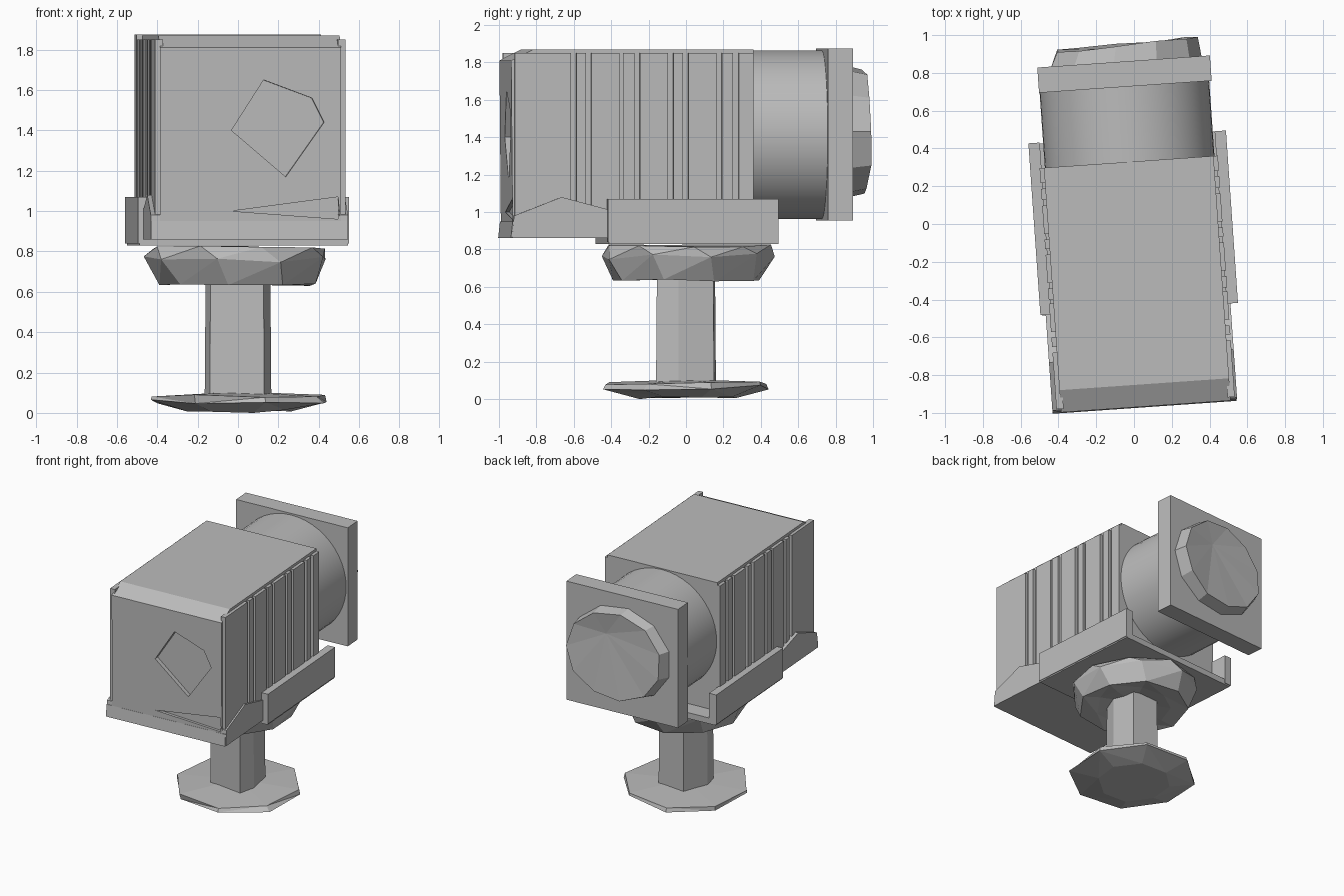
import bpy, bmesh, math, random
from mathutils import Matrix, Vector

random.seed(4)
if "Cube" in bpy.data.objects:
    bpy.data.objects.remove(bpy.data.objects["Cube"])

grey = bpy.data.materials.new("plain_grey")
grey.use_nodes = True
COLOUR = (0.5, 0.5, 0.5, 1)
grey.diffuse_color = COLOUR
grey.node_tree.nodes["Principled BSDF"].inputs["Base Color"].default_value = COLOUR
TURN = Matrix.Rotation(math.radians(4), 4, "Z")   # the whole head is turned a little


def finish(name, bm, turned=True):
    bmesh.ops.recalc_face_normals(bm, faces=bm.faces)
    if turned:
        bm.transform(TURN)
    mesh = bpy.data.meshes.new(name)
    bm.to_mesh(mesh)
    bm.free()
    mesh.materials.append(grey)
    obj = bpy.data.objects.new(name, mesh)
    bpy.context.collection.objects.link(obj)
    return obj


def loft(name, rings, turned=True, hub=None):
    """Skin a stack of equal rings; the last one is capped flat or fanned to a hub."""
    bm = bmesh.new()
    loops = [[bm.verts.new(p) for p in ring] for ring in rings]
    n = len(loops[0])
    for low, high in zip(loops, loops[1:]):
        for i in range(n):
            j = (i + 1) % n
            bm.faces.new((low[i], low[j], high[j], high[i]))
    bm.faces.new(loops[0])
    if hub:
        tip = bm.verts.new(hub)
        for i in range(n):
            bm.faces.new((loops[-1][i], loops[-1][(i + 1) % n], tip))
    else:
        bm.faces.new(loops[-1])
    return finish(name, bm, turned)


def box(name, x, y, z):
    return loft(name, [[(x[0], y[0], h), (x[1], y[0], h), (x[1], y[1], h), (x[0], y[1], h)] for h in z])


def side_prism(name, profile, x0, x1):
    return loft(name, [[(x, y, z) for y, z in profile] for x in (x0, x1)])


def cut(target, profile, y0, y1):
    """Sink an outline into the front face."""
    tool = loft("front_cutter", [[(x, y, z) for x, z in profile] for y in (y0, y1)])
    tool.hide_render = True
    tool.hide_viewport = True
    mod = target.modifiers.new("recess", "BOOLEAN")
    mod.operation = "DIFFERENCE"
    mod.object = tool
    mod.solver = "EXACT"


# Housing with a sloped front top edge, a five-sided recess and a notch
housing = side_prism("housing", [(-0.96, 0.87), (0.33, 0.87), (0.33, 1.87), (-0.85, 1.87), (-0.968, 1.81)],
                     -0.455, 0.445)
cut(housing, [(0.06, 1.65), (0.3, 1.56), (0.36, 1.44), (0.17, 1.17), (-0.1, 1.4)], -1.05, -0.93)
cut(housing, [(-0.1, 1.0), (0.43, 1.07), (0.44, 0.96)], -1.05, -0.94)

# Front lip and pointed side skirts
side_prism("front_lip", [(-0.972, 0.86), (-0.4, 0.86), (-0.4, 0.95), (-0.962, 0.95)], -0.5, 0.475)
skirt = [(-0.965, 0.86), (-0.955, 0.98), (-0.7, 1.08), (-0.4, 1.0), (-0.4, 0.86)]
for side, x0, x1 in (("right", -0.5, -0.44), ("left", 0.43, 0.48)):
    side_prism(side + "_skirt", skirt, x0, x1)

# Side ribs: wide and narrow panels alternate, parted by grooves
ribs = [(-0.95, -0.65), (-0.62, -0.57), (-0.54, -0.39), (-0.37, -0.31), (-0.28, -0.13),
        (-0.1, -0.05), (-0.02, 0.13), (0.16, 0.22), (0.25, 0.33)]
for side, x in (("right", (-0.478, -0.44)), ("left", (0.43, 0.468))):
    for i, span in enumerate(ribs):
        box(f"{side}_rib_{i + 1}", x, span, (0.95, 1.85))

# Tray with side rails under the housing
box("tray", (-0.52, 0.515), (-0.45, 0.46), (0.83, 0.875))
box("right_rail", (-0.528, -0.468), (-0.447, 0.465), (0.84, 1.07))
box("left_rail", (0.46, 0.52), (-0.455, 0.46), (0.84, 1.07))

# Rear barrel and square rear plate
bm = bmesh.new()
bmesh.ops.create_cone(bm, cap_ends=True, segments=48, radius1=0.45, radius2=0.45, depth=0.46,
                      matrix=Matrix.Translation((0, 0.54, 1.413)) @ Matrix.Rotation(math.pi / 2, 4, "X"))
barrel = finish("rear_barrel", bm)
bpy.context.view_layer.objects.active = barrel
barrel.select_set(True)
bpy.ops.object.shade_smooth_by_angle(angle=math.radians(30))
barrel.select_set(False)
box("rear_plate", (-0.453, 0.463), (0.728, 0.862), (0.955, 1.875))

# Faceted rear cap, dished towards an off-centre hub
outline = []
for i in range(11):
    a = math.tau * i / 11
    outline.append((0.01 + 0.41 * math.cos(a), 1.43 + 0.36 * math.sin(a)))
base_ring = [(x, 0.85, z) for x, z in outline]
rim = [(0.015 + x * 0.93, 0.962 + 0.04 * x + random.uniform(-0.02, 0.004), 1.43 + (z - 1.43) * 0.93)
       for x, z in outline]
loft("rear_cap", [base_ring, rim], hub=(0.1, 0.925, 1.58))


def rough_ring(sides, radius, z, wobble, phase):
    ring = []
    for i in range(sides):
        a = math.tau * i / sides + phase
        r = radius * random.uniform(0.96, 1.04)
        ring.append((r * math.cos(a), r * math.sin(a), z + random.uniform(-wobble, wobble)))
    return ring


def faceted(name, rings, hub=None):
    obj = loft(name, rings, False, hub)
    bm = bmesh.new()
    bm.from_mesh(obj.data)
    bmesh.ops.triangulate(bm, faces=[f for f in bm.faces if len(f.verts) == 4])
    bm.to_mesh(obj.data)
    bm.free()


# Faceted collar under the tray, hollow below
faceted("collar", [rough_ring(9, 0.44, 0.82, 0.01, 0.1), rough_ring(9, 0.465, 0.76, 0.02, 0.3),
                   rough_ring(9, 0.40, 0.635, 0.006, 0.4), rough_ring(9, 0.27, 0.65, 0.015, 0.4)],
        hub=(0, 0, 0.68))

# Six-sided post
post = [(-0.165, -0.03), (-0.14, -0.14), (0.13, -0.16), (0.165, -0.04), (0.13, 0.15), (-0.09, 0.16)]
loft("post", [[(x * s, y * s, z) for x, y in post] for z, s in ((0.09, 1), (0.7, 0.97))], False)

# Thin uneven foot
faceted("foot", [rough_ring(8, 0.27, 0.015, 0.01, 0.3), rough_ring(8, 0.465, 0.06, 0.015, 0.3),
                 rough_ring(8, 0.45, 0.085, 0.008, 0.3)], hub=(0, 0, 0.105))
lowest = min(v.co.z for v in bpy.data.objects["foot"].data.vertices)
for v in bpy.data.objects["foot"].data.vertices:
    if v.co.z < 0.03:
        v.co.z -= lowest
